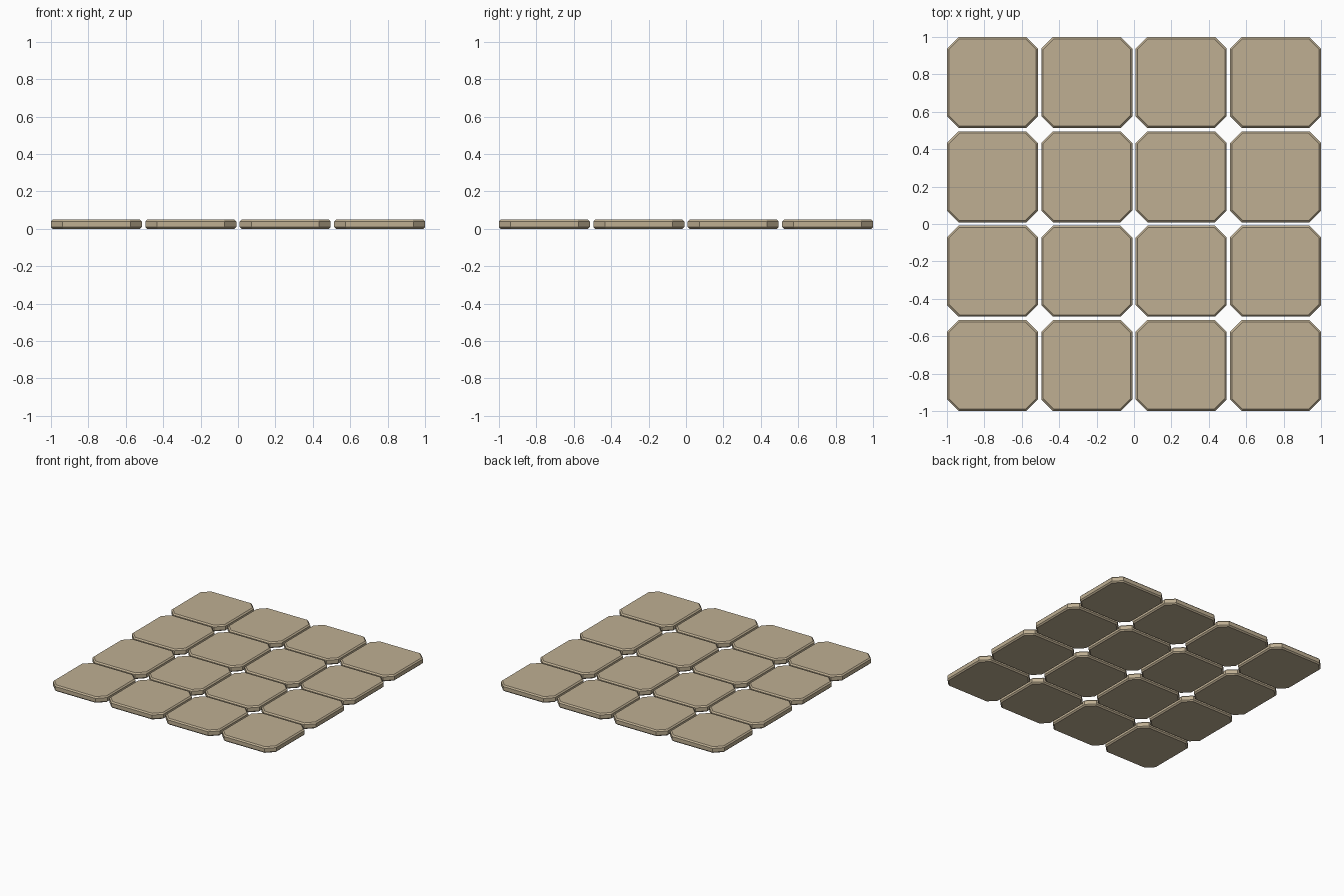
import bpy, bmesh
from mathutils import Matrix

if "Cube" in bpy.data.objects:
    bpy.data.objects.remove(bpy.data.objects["Cube"])

SIZE, THICK, COUNT = 0.486, 0.05, 4
PITCH = (2 - SIZE) / (COUNT - 1)
CORNER, EDGE = 0.062, 0.01

stone = bpy.data.materials.new("sandstone")
stone.diffuse_color = (0.52, 0.43, 0.29, 1)
stone.use_nodes = True
stone.node_tree.nodes["Principled BSDF"].inputs["Base Color"].default_value = stone.diffuse_color

# One paving tile: slab with cut corners and a small bevel around both faces
bm = bmesh.new()
bmesh.ops.create_cube(bm, size=1, matrix=Matrix.Translation((0, 0, THICK / 2))
                      @ Matrix.Diagonal((SIZE, SIZE, THICK, 1)))
upright = [e for e in bm.edges if abs(e.verts[0].co.z - e.verts[1].co.z) > THICK / 2]
bmesh.ops.bevel(bm, geom=upright, offset=CORNER, segments=1, affect='EDGES')
rims = [e for e in bm.edges if abs(e.verts[0].co.z - e.verts[1].co.z) < 1e-4]
bmesh.ops.bevel(bm, geom=rims, offset=EDGE, segments=1, affect='EDGES')
bmesh.ops.recalc_face_normals(bm, faces=bm.faces)
mesh = bpy.data.meshes.new("paving_tile")
bm.to_mesh(mesh)
bm.free()
mesh.materials.append(stone)

# Grid of identical tiles sharing the mesh
for row in range(COUNT):
    for col in range(COUNT):
        tile = bpy.data.objects.new(f"paving_tile_{row + 1}_{col + 1}", mesh)
        tile.location = ((col - (COUNT - 1) / 2) * PITCH,
                         (row - (COUNT - 1) / 2) * PITCH, 0)
        bpy.context.collection.objects.link(tile)
